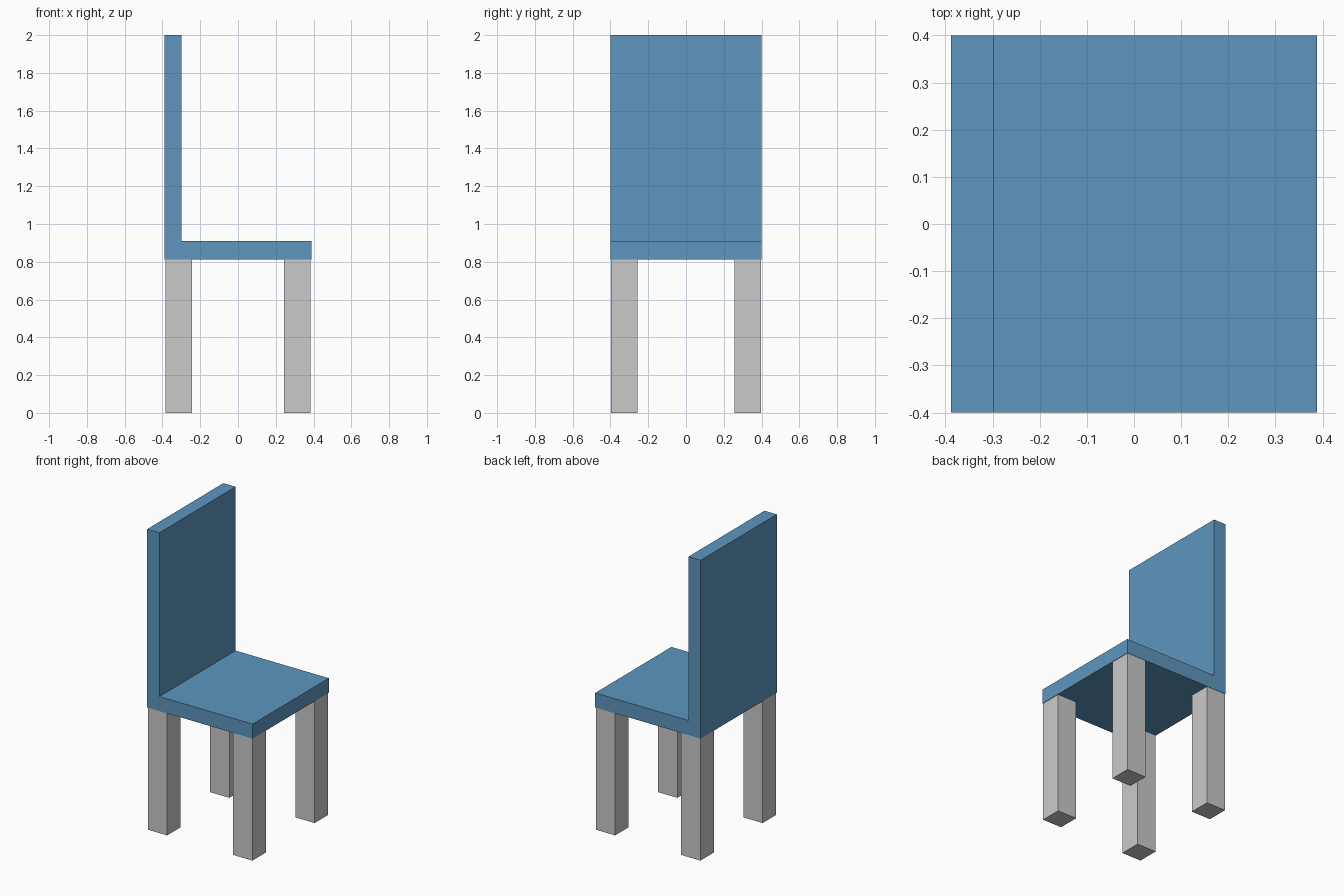
import bpy
import bmesh
from mathutils import Vector

cube = bpy.data.objects.get("Cube")
if cube:
    bpy.data.objects.remove(cube, do_unlink=True)


def make_material(name, rgb):
    mat = bpy.data.materials.new(name)
    mat.use_nodes = True
    color = (*rgb, 1.0)
    mat.diffuse_color = color
    mat.node_tree.nodes["Principled BSDF"].inputs["Base Color"].default_value = color
    return mat


def extrude_profile(name, points, direction, mat):
    """Flat outline pushed along a direction into a closed solid."""
    bm = bmesh.new()
    face = bm.faces.new([bm.verts.new(p) for p in points])
    result = bmesh.ops.extrude_face_region(bm, geom=[face], use_keep_orig=True)
    moved = [g for g in result["geom"] if isinstance(g, bmesh.types.BMVert)]
    bmesh.ops.translate(bm, verts=moved, vec=Vector(direction))
    bmesh.ops.recalc_face_normals(bm, faces=bm.faces)
    mesh = bpy.data.meshes.new(name)
    bm.to_mesh(mesh)
    bm.free()
    mesh.materials.append(mat)
    obj = bpy.data.objects.new(name, mesh)
    bpy.context.collection.objects.link(obj)
    return obj


blue = make_material("blue", (0.112, 0.305, 0.52))
grey = make_material("light_grey", (0.59, 0.59, 0.59))

half_x, half_y = 0.388, 0.4
seat_bottom, seat_top, height = 0.813, 0.91, 2.0
back_face = -0.298

# Seat and backrest: one L-shaped slab
outline = [(-half_x, seat_bottom), (half_x, seat_bottom), (half_x, seat_top),
           (back_face, seat_top), (back_face, height), (-half_x, height)]
extrude_profile("seat_and_backrest", [(x, -half_y, z) for x, z in outline],
                (0, 2 * half_y, 0), blue)

# Four square legs, one under each corner
outer_x, outer_y, leg_width = 0.385, 0.398, 0.142
for x_name, sx in (("front", 1), ("rear", -1)):
    for y_name, sy in (("left", 1), ("right", -1)):
        x0, x1 = sx * outer_x, sx * (outer_x - leg_width)
        y0, y1 = sy * outer_y, sy * (outer_y - leg_width)
        extrude_profile(f"{x_name}_{y_name}_leg",
                        [(x0, y0, 0), (x1, y0, 0), (x1, y1, 0), (x0, y1, 0)],
                        (0, 0, seat_bottom), grey)
